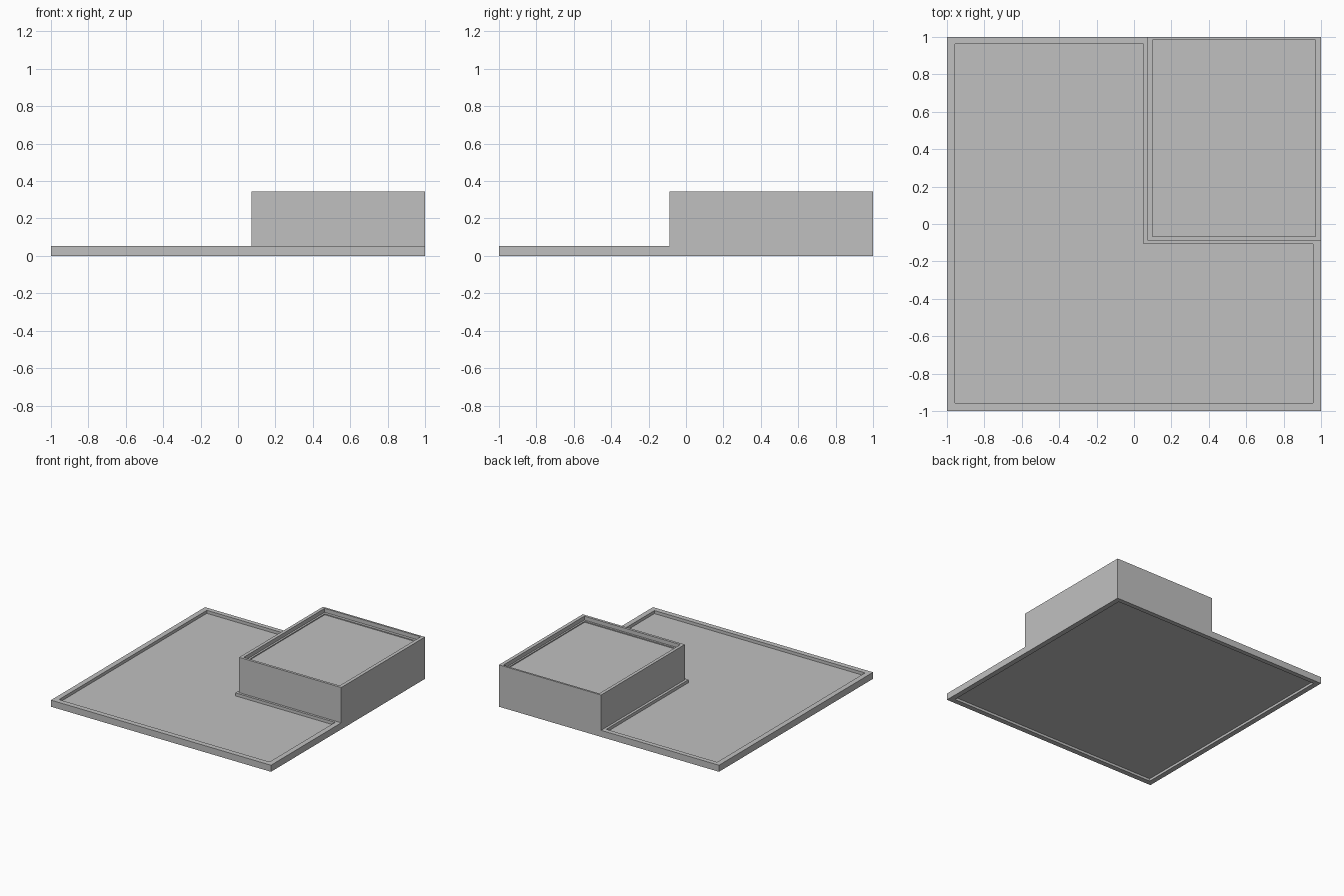
import bpy
import bmesh

default_cube = bpy.data.objects.get("Cube")
if default_cube:
    bpy.data.objects.remove(default_cube, do_unlink=True)

# Single flat grey
grey = bpy.data.materials.new("concrete_grey")
grey.use_nodes = True
grey.diffuse_color = (0.53, 0.53, 0.53, 1)
grey.node_tree.nodes["Principled BSDF"].inputs["Base Color"].default_value = (0.53, 0.53, 0.53, 1)


def rect(x0, x1, y0, y1):
    return [(x0, y0), (x1, y0), (x1, y1), (x0, y1)]


def prism(name, outline, bottom, top):
    """Extrude a counter-clockwise outline between two heights."""
    bm = bmesh.new()
    face = bm.faces.new([bm.verts.new((x, y, bottom)) for x, y in outline])
    grown = bmesh.ops.extrude_face_region(bm, geom=[face])["geom"]
    verts = [v for v in grown if isinstance(v, bmesh.types.BMVert)]
    bmesh.ops.translate(bm, verts=verts, vec=(0, 0, top - bottom))
    bmesh.ops.recalc_face_normals(bm, faces=bm.faces)
    mesh = bpy.data.meshes.new(name)
    bm.to_mesh(mesh)
    bm.free()
    mesh.materials.append(grey)
    obj = bpy.data.objects.new(name, mesh)
    bpy.context.collection.objects.link(obj)
    return obj


def combine(target, other, operation):
    """Apply a boolean and discard the helper."""
    other.hide_render = True
    mod = target.modifiers.new("boolean", "BOOLEAN")
    mod.operation = operation
    mod.solver = "EXACT"
    mod.object = other
    bpy.context.view_layer.objects.active = target
    bpy.ops.object.modifier_apply(modifier=mod.name)
    bpy.data.objects.remove(other, do_unlink=True)


SLAB_TOP, BLOCK_TOP = 0.054, 0.344
EDGE = 0.957

# Wide low slab joined with the raised corner block
building = prism("stepped_roof_block", rect(-1, 1, -1, 1), 0, SLAB_TOP)
combine(building, prism("raised_block", rect(0.072, 1, -0.088, 1), 0, BLOCK_TOP), "UNION")

# L-shaped sunken floor of the low slab
low_floor = [(-EDGE, -EDGE), (EDGE, -EDGE), (EDGE, -0.107),
             (0.051, -0.107), (0.051, 0.962), (-EDGE, 0.962)]
combine(building, prism("low_recess", low_floor, 0.029, 0.1), "DIFFERENCE")

# Sunken roof of the raised block, with a narrow ledge around its floor
combine(building, prism("roof_recess", rect(0.099, 0.971, -0.067, 0.984), 0.312, 0.4), "DIFFERENCE")
combine(building, prism("roof_floor", rect(0.115, EDGE, -0.051, 0.962), 0.304, 0.4), "DIFFERENCE")

# Shallow recess underneath
combine(building, prism("underside_recess", rect(-EDGE, EDGE, -EDGE, 0.962), -0.1, 0.02), "DIFFERENCE")
